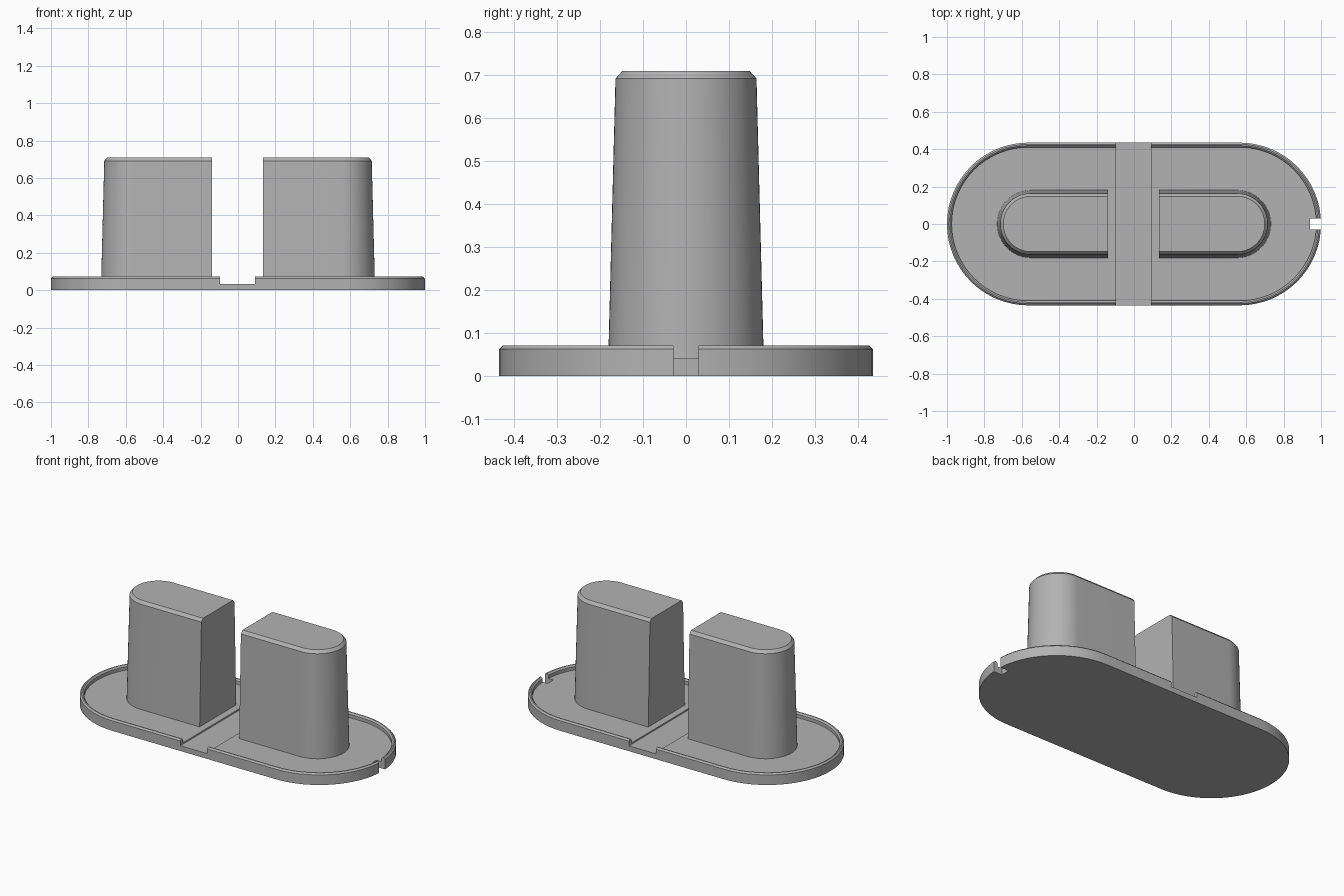
import bpy, bmesh, math

cube = bpy.data.objects.get("Cube")
if cube:
    bpy.data.objects.remove(cube, do_unlink=True)

grey = bpy.data.materials.new("plain grey")
grey.use_nodes = True
COLOUR = (0.45, 0.45, 0.45, 1)
grey.diffuse_color = COLOUR
grey.node_tree.nodes["Principled BSDF"].inputs["Base Color"].default_value = COLOUR


def half_round(cx, r, side, segs=32):
    """Points of a semicircular end, counter-clockwise, facing +x or -x."""
    start = -math.pi / 2 if side > 0 else math.pi / 2
    return [(cx * side + r * math.cos(start + math.pi * i / segs),
             r * math.sin(start + math.pi * i / segs)) for i in range(segs + 1)]


def slot(cx, r):
    return half_round(cx, r, 1) + half_round(cx, r, -1)


def loft(name, rings):
    """Skin a stack of (outline, height) rings and cap both ends."""
    bm = bmesh.new()
    loops = [[bm.verts.new((x, y, z)) for x, y in pts] for pts, z in rings]
    for a, b in zip(loops, loops[1:]):
        n = len(a)
        for i in range(n):
            j = (i + 1) % n
            bm.faces.new((a[i], a[j], b[j], b[i]))
    bm.faces.new(loops[0][::-1])
    bm.faces.new(loops[-1])
    bmesh.ops.recalc_face_normals(bm, faces=bm.faces)
    mesh = bpy.data.meshes.new(name)
    bm.to_mesh(mesh)
    bm.free()
    mesh.materials.append(grey)
    obj = bpy.data.objects.new(name, mesh)
    bpy.context.collection.objects.link(obj)
    return obj


def cut_box(target, name, lo, hi):
    """Cut a box-shaped gap out of the target."""
    outline = [(lo[0], lo[1]), (hi[0], lo[1]), (hi[0], hi[1]), (lo[0], hi[1])]
    cutter = loft(name, [(outline, lo[2]), (outline, hi[2])])
    mod = target.modifiers.new(name, 'BOOLEAN')
    mod.operation = 'DIFFERENCE'
    mod.solver = 'EXACT'
    mod.object = cutter
    bpy.context.view_layer.objects.active = target
    bpy.ops.object.modifier_apply(modifier=name)
    bpy.data.objects.remove(cutter, do_unlink=True)


def smooth(obj):
    bpy.ops.object.select_all(action='DESELECT')
    obj.select_set(True)
    bpy.context.view_layer.objects.active = obj
    bpy.ops.object.shade_smooth_by_angle(angle=math.radians(25))


# Tray base with a raised, chamfered rim
CENTRE = 0.565
tray_profile = [(0.435, 0), (0.435, 0.063), (0.426, 0.072), (0.419, 0.072),
                (0.41, 0.063), (0.41, 0.042)]
tray = loft("tray_base", [(slot(CENTRE, r), z) for r, z in tray_profile])

# Cross channel and the end notch
cut_box(tray, "channel_cutter", (-0.095, -1, 0.033), (0.091, 1, 0.2))
cut_box(tray, "notch_cutter", (0.94, -0.029, -0.1), (1.1, 0.029, 0.2))
smooth(tray)

# Two tapered towers with a flat inner face and a chamfered top
tower_profile = [(0.181, 0.035), (0.164, 0.692), (0.148, 0.71)]
for name, side, inner in (("left_tower", 1, 0.135), ("right_tower", -1, -0.139)):
    rings = [(half_round(0.551, r, side) + [(inner, side * r), (inner, -side * r)], z)
             for r, z in tower_profile]
    smooth(loft(name, rings))
